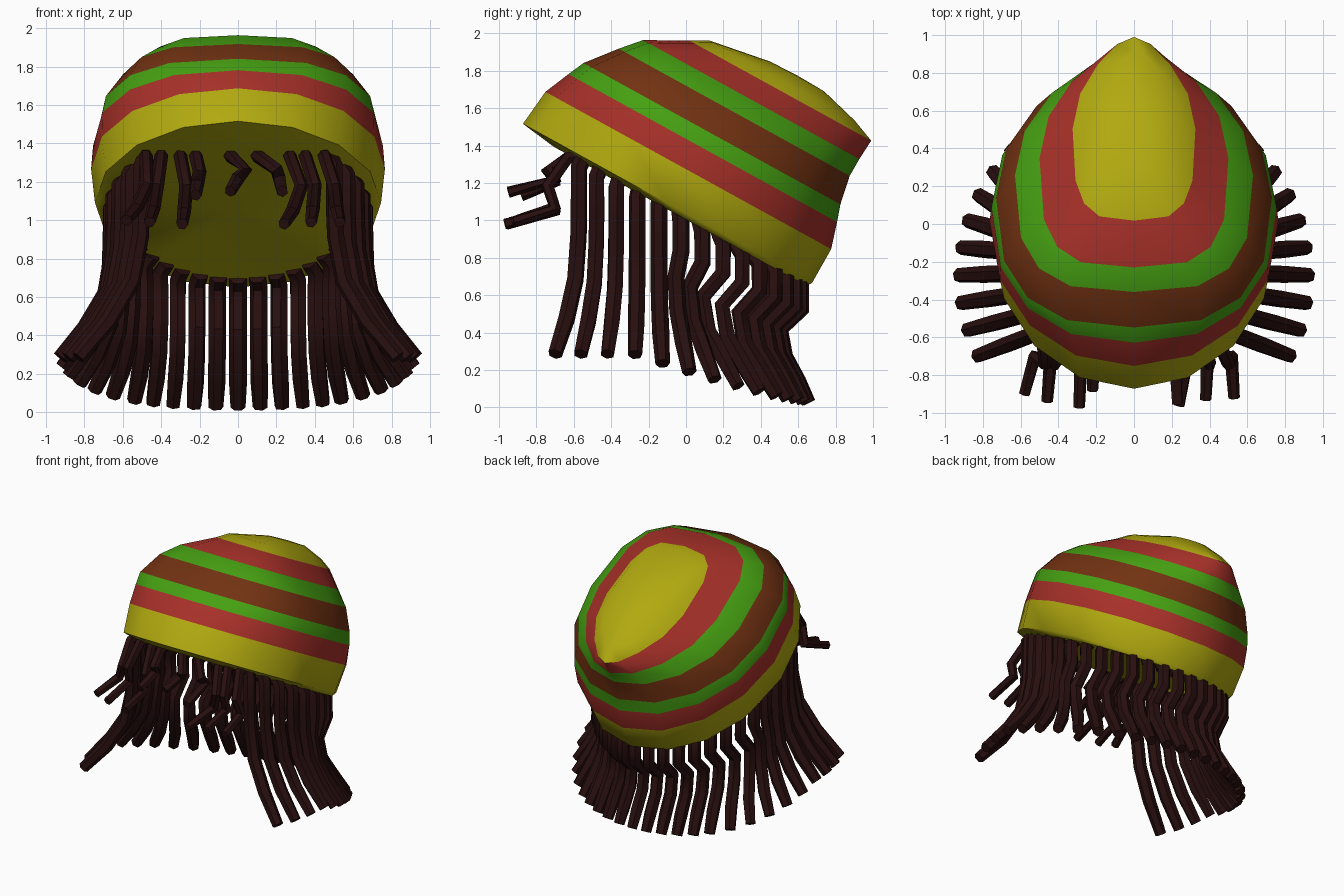
import bpy, bmesh, math
from mathutils import Vector

if "Cube" in bpy.data.objects:
    bpy.data.objects.remove(bpy.data.objects["Cube"])


def material(name, rgb):
    m = bpy.data.materials.new(name)
    m.diffuse_color = (*rgb, 1)
    m.use_nodes = True
    m.node_tree.nodes["Principled BSDF"].inputs["Base Color"].default_value = m.diffuse_color
    return m


YELLOW = material("mustard_yellow", (0.445, 0.402, 0.005))
RED = material("brick_red", (0.39, 0.030, 0.022))
GREEN = material("leaf_green", (0.061, 0.352, 0.006))
BROWN = material("rust_brown", (0.168, 0.032, 0.006))
HAIR = material("dark_brown_hair", (0.021, 0.0045, 0.0045))


def smooth(obj, angle):
    bpy.ops.object.select_all(action='DESELECT')
    obj.select_set(True)
    bpy.context.view_layer.objects.active = obj
    bpy.ops.object.shade_smooth_by_angle(angle=math.radians(angle))


# Knitted cap: egg-shaped rings lofted along an axis leaning backwards.
AXIS = Vector((0, 0.482, 0.876))     # cap axis
ALONG = Vector((0, 0.876, -0.482))   # front-to-back direction in each ring
SEGS = 16
# height on axis, front end, back end, half width, front squareness, back taper, colour above
RINGS = [
    (0.880, -1.29, 0.25, 0.70, 1.00, 0.0, 0),
    (0.908, -1.495, 0.27, 0.745, 1.00, 0.0, 0),
    (1.116, -1.472, 0.272, 0.765, 0.95, 0.0, 1),
    (1.258, -1.41, 0.23, 0.755, 0.85, 0.0, 2),
    (1.349, -1.368, 0.20, 0.73, 0.75, 0.0, 3),
    (1.507, -1.24, 0.17, 0.63, 0.65, 0.05, 2),
    (1.610, -1.148, 0.172, 0.50, 0.60, 0.15, 1),
    (1.727, -0.93, 0.180, 0.325, 0.60, 0.35, 0),
    (1.779, -0.838, 0.05, 0.27, 0.65, 0.30, 0),
    (1.837, -0.498, -0.168, 0.12, 1.00, 0.0, 0),
]


def power(v, e):
    return math.copysign(abs(v) ** e, v)


def build_cap():
    bm = bmesh.new()
    loops = []
    for n, front, back, w, square, taper, _ in RINGS:
        c, h = (front + back) / 2, (back - front) / 2
        loop = []
        for k in range(SEGS):
            t = 2 * math.pi * k / SEGS
            ct, st = math.cos(t), math.sin(t)
            if ct < -1e-6:
                u, x = power(ct, square), power(st, square)
            else:
                u, x = ct, st * (1 - taper * ct * ct)
            loop.append(bm.verts.new(AXIS * n + ALONG * (c + h * u) + Vector((w * x, 0, 0))))
        loops.append(loop)
    for r in range(len(loops) - 1):
        for k in range(SEGS):
            j = (k + 1) % SEGS
            f = bm.faces.new((loops[r][k], loops[r][j], loops[r + 1][j], loops[r + 1][k]))
            f.material_index = RINGS[r][6]
    # closed underside and crown
    for loop, n, u in ((loops[0], 0.90, -0.55), (loops[-1], 1.842, -0.33)):
        mid = bm.verts.new(AXIS * n + ALONG * u)
        for k in range(SEGS):
            bm.faces.new((loop[k], loop[(k + 1) % SEGS], mid))
    bmesh.ops.recalc_face_normals(bm, faces=bm.faces)
    me = bpy.data.meshes.new("striped_cap")
    bm.to_mesh(me)
    bm.free()
    obj = bpy.data.objects.new("striped_cap", me)
    bpy.context.collection.objects.link(obj)
    for m in (YELLOW, RED, GREEN, BROWN):
        me.materials.append(m)
    smooth(obj, 55)


def build_locks(name, paths, radius):
    """Turn a list of point paths into six-sided tubes in one mesh."""
    cu = bpy.data.curves.new(name + "_curve", 'CURVE')
    cu.dimensions = '3D'
    cu.bevel_depth = radius
    cu.bevel_resolution = 1
    cu.use_fill_caps = True
    for path in paths:
        sp = cu.splines.new('POLY')
        sp.points.add(len(path) - 1)
        for i, (p, co) in enumerate(zip(sp.points, path)):
            p.co = (*co, 1)
            p.radius = 0.85 if i == len(path) - 1 else 1
    tmp = bpy.data.objects.new(name + "_tmp", cu)
    bpy.context.collection.objects.link(tmp)
    bpy.context.view_layer.update()
    deps = bpy.context.evaluated_depsgraph_get()
    me = bpy.data.meshes.new_from_object(tmp.evaluated_get(deps))
    bpy.data.objects.remove(tmp)
    me.name = name
    me.materials.clear()
    me.materials.append(HAIR)
    obj = bpy.data.objects.new(name, me)
    bpy.context.collection.objects.link(obj)
    smooth(obj, 50)


# Long locks: hang from the rim round the back and sides, flaring at the tips.
def long_lock(i, side):
    a = math.radians(131 * i / 14)
    x, y = 0.665 * math.sin(a), -0.10 + 0.72 * math.cos(a)
    z = 1.02 - 0.55 * y
    b = math.radians(7.1 * i if i <= 5 else 35.5 + 9 * (i - 5))
    tx, ty = 0.93 * math.sin(b), -0.28 + 0.94 * math.cos(b)
    tz = 0.025 + 0.26 * max(0, min(1, 1 - math.cos(b))) ** 1.2
    kink = 0.11 * max(0, min(1, (y + 0.1) / 0.3))
    drop = z - tz

    def at(depth, mix, k):
        return Vector((side * (x + (tx - x) * mix), y + (ty - y) * mix - kink * k, z - drop * depth))

    top = Vector((side * x * 0.92, -0.1 + (y + 0.1) * 0.92, z + 0.02))
    return [top, at(0.05, 0, 0), at(0.24, 0, 0), at(0.40, 0.02, 1),
            at(0.62, 0.15, 0.85), at(0.82, 0.52, 0.35), at(1, 1, 0)]


# Short forelocks: root x, knee x, tip x, tip y, tip z
FRINGE = [
    (-0.48, -0.47, -0.58, -0.90, 1.00),
    (-0.40, -0.42, -0.46, -0.94, 0.99),
    (-0.30, -0.27, -0.29, -0.97, 0.98),
    (-0.22, -0.20, -0.22, -0.88, 1.13),
    (-0.04, 0.04, -0.04, -0.84, 1.15),
    (0.10, 0.20, 0.23, -0.95, 1.15),
    (0.27, 0.33, 0.24, -0.96, 0.98),
    (0.35, 0.40, 0.38, -0.93, 0.99),
    (0.45, 0.50, 0.53, -0.92, 0.99),
]


def forelock(x0, x1, x2, ty, tz):
    return [Vector((x0, -0.56, 1.34)), Vector((x0, -0.63, 1.335)),
            Vector((x1, -0.74, (1.30 + tz) / 2 + 0.04)),
            Vector(((x1 + x2) / 2, -0.70, tz + 0.07)), Vector((x2, ty, tz))]


build_cap()
build_locks("long_locks", [long_lock(i, s) for i in range(15) for s in (1, -1) if i or s > 0], 0.046)
build_locks("front_fringe", [forelock(*f) for f in FRINGE], 0.036)
